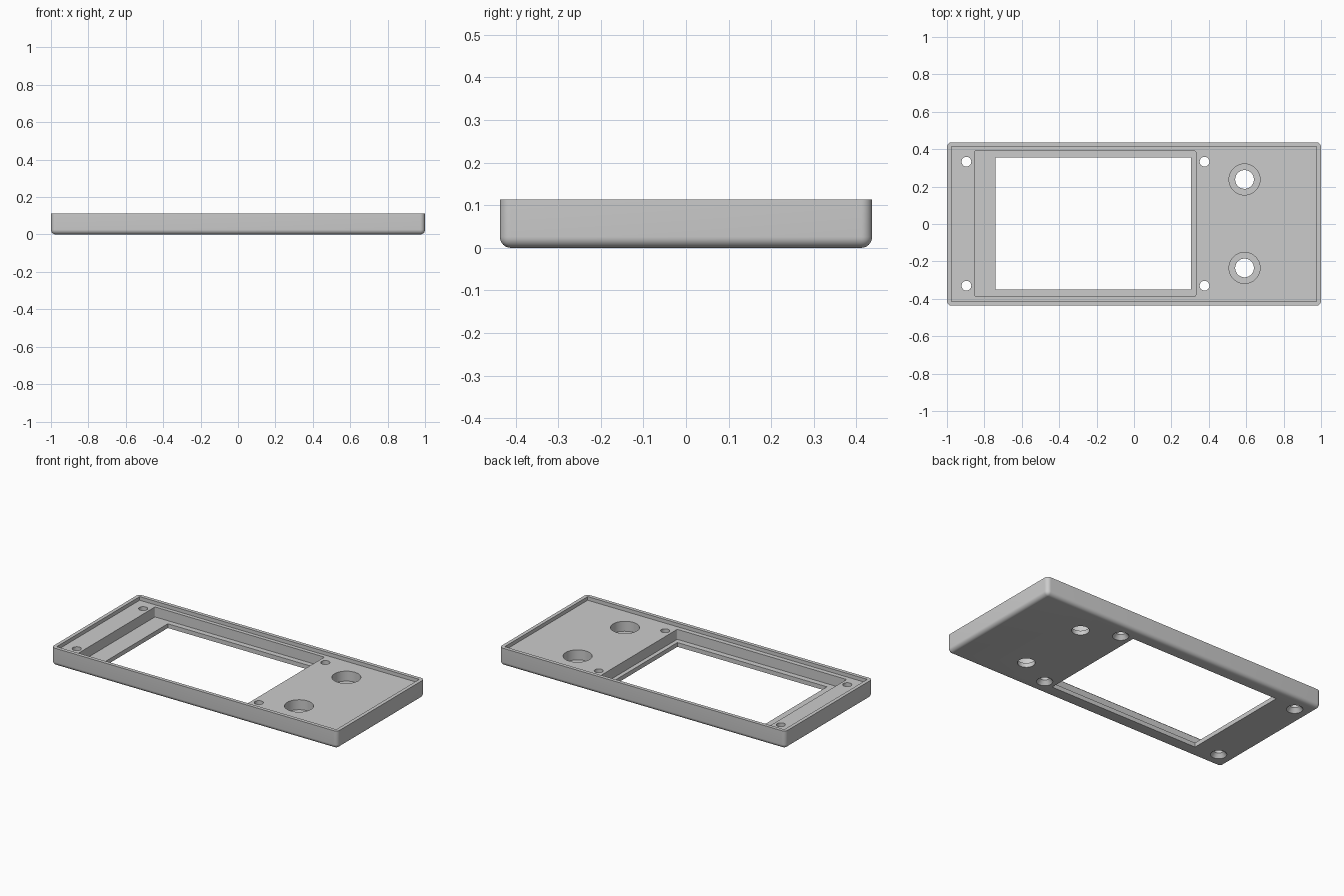
import bpy, bmesh
from mathutils import Matrix, Vector

if "Cube" in bpy.data.objects:
    bpy.data.objects.remove(bpy.data.objects["Cube"])

HEIGHT, FLOOR, LEDGE = 0.113, 0.09, 0.027   # overall, main deck, recess floor
ROUND = 0.026

grey = bpy.data.materials.new("plain grey")
grey.use_nodes = True
grey.diffuse_color = (0.6, 0.6, 0.6, 1)
grey.node_tree.nodes["Principled BSDF"].inputs["Base Color"].default_value = (0.6, 0.6, 0.6, 1)


def finish(bm, name):
    bmesh.ops.recalc_face_normals(bm, faces=bm.faces)
    mesh = bpy.data.meshes.new(name)
    bm.to_mesh(mesh)
    bm.free()
    mesh.materials.append(grey)
    obj = bpy.data.objects.new(name, mesh)
    bpy.context.collection.objects.link(obj)
    return obj


def box(name, x0, x1, y0, y1, z0, z1, bevel=0, upright_only=False):
    bm = bmesh.new()
    bmesh.ops.create_cube(bm, size=1)
    size = Vector((x1 - x0, y1 - y0, z1 - z0))
    centre = Vector((x0 + x1, y0 + y1, z0 + z1)) / 2
    bmesh.ops.transform(bm, matrix=Matrix.Translation(centre) @ Matrix.Diagonal(size.to_4d()), verts=bm.verts)
    if bevel:
        def wanted(e):
            a, b = e.verts
            upright = abs(a.co.z - b.co.z) > 1e-4
            return upright or (not upright_only and a.co.z < centre.z)
        bmesh.ops.bevel(bm, geom=[e for e in bm.edges if wanted(e)], offset=bevel,
                        segments=8, profile=0.5, affect='EDGES')
    return finish(bm, name)


def bore(name, x, y, z0, z1, r0, r1):
    bm = bmesh.new()
    bmesh.ops.create_cone(bm, cap_ends=True, segments=48, radius1=r0, radius2=r1, depth=z1 - z0,
                          matrix=Matrix.Translation((x, y, (z0 + z1) / 2)))
    return finish(bm, name)


# Outer shell with rounded sides and underside
panel = box("bezel_panel", -1, 1, -0.437, 0.437, 0, HEIGHT, ROUND)

# Shallow lip, display recess and display window
cutters = [
    box("lip_cutter", -0.977, 0.977, -0.414, 0.414, FLOOR, 0.2),
    box("recess_cutter", -0.853, 0.331, -0.385, 0.39, LEDGE, 0.2, 0.008, True),
    box("window_cutter", -0.74, 0.305, -0.35, 0.356, -0.1, 0.2),
]

# Screw holes, countersunk from below
for x in (-0.896, 0.377):
    for y in (-0.33, 0.333):
        cutters.append(bore("screw_cutter", x, y, -0.1, 0.2, 0.026, 0.026))
        cutters.append(bore("countersink_cutter", x, y, -0.01, 0.025, 0.054, 0.0262))

# Stepped holes for the controls
for y in (-0.235, 0.238):
    cutters.append(bore("control_cutter", 0.591, y, -0.1, 0.2, 0.05, 0.05))
    cutters.append(bore("counterbore_cutter", 0.591, y, LEDGE, 0.2, 0.083, 0.083))

# Carve everything out of the shell
bpy.context.view_layer.objects.active = panel
for cutter in cutters:
    cutter.hide_render = True
    mod = panel.modifiers.new("carve", 'BOOLEAN')
    mod.operation, mod.solver, mod.object = 'DIFFERENCE', 'EXACT', cutter
    bpy.ops.object.modifier_apply(modifier=mod.name)
    bpy.data.objects.remove(cutter)

bpy.ops.object.select_all(action='DESELECT')
panel.select_set(True)
bpy.ops.object.shade_smooth_by_angle(angle=0.52)
